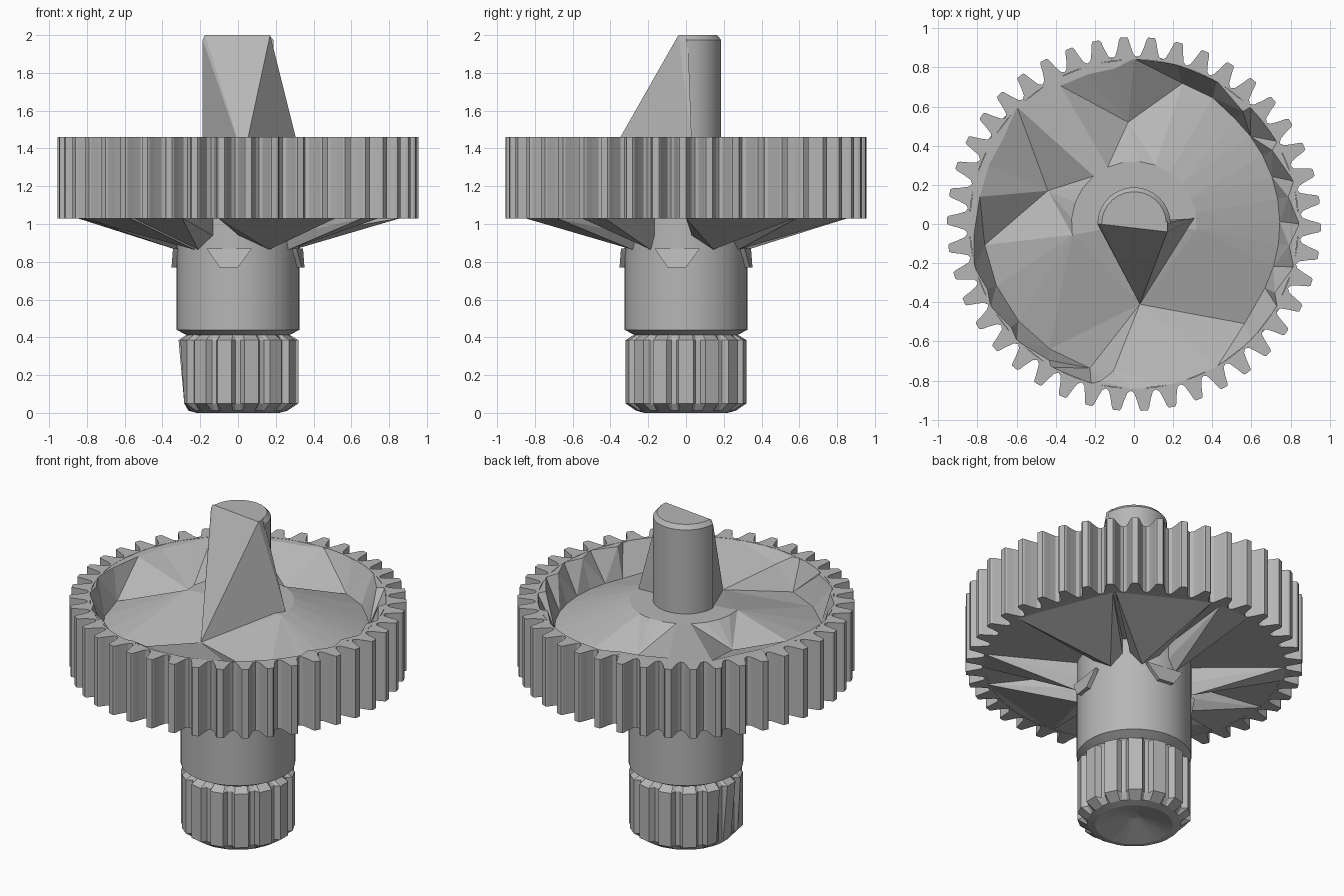
import bpy, bmesh
from math import sin, cos, radians
from mathutils import Vector, geometry

cube = bpy.data.objects.get("Cube")
if cube:
    bpy.data.objects.remove(cube)

grey = bpy.data.materials.new("plain grey")
grey.use_nodes = True
GREY = (0.47, 0.47, 0.47, 1)
grey.diffuse_color = GREY
grey.node_tree.nodes["Principled BSDF"].inputs["Base Color"].default_value = GREY


def polar(r, deg, z):
    a = radians(deg)
    return Vector((r * cos(a), r * sin(a), z))


def finish(name, bm, smooth=False, fix=True):
    if fix:
        bmesh.ops.recalc_face_normals(bm, faces=bm.faces)
    mesh = bpy.data.meshes.new(name)
    bm.to_mesh(mesh)
    bm.free()
    mesh.materials.append(grey)
    obj = bpy.data.objects.new(name, mesh)
    bpy.context.collection.objects.link(obj)
    if smooth:
        bpy.ops.object.select_all(action="DESELECT")
        obj.select_set(True)
        bpy.context.view_layer.objects.active = obj
        bpy.ops.object.shade_smooth_by_angle(angle=radians(25))
    return obj


def loft(name, rings, closed=False, smooth=False):
    """Skin a list of equally long point rings, capped unless closed."""
    bm = bmesh.new()
    loops = [[bm.verts.new(p) for p in ring] for ring in rings]
    pairs = list(zip(loops, loops[1:]))
    if closed:
        pairs.append((loops[-1], loops[0]))
    n = len(loops[0])
    for a, b in pairs:
        for i in range(n):
            j = (i + 1) % n
            bm.faces.new((a[i], a[j], b[j], b[i]))
    if not closed:
        bm.faces.new(loops[0])
        bm.faces.new(loops[-1])
    return finish(name, bm, smooth)


def hull(name, points, smooth=False):
    bm = bmesh.new()
    for p in points:
        bm.verts.new(p)
    out = bmesh.ops.convex_hull(bm, input=bm.verts)
    bmesh.ops.delete(bm, geom=out["geom_interior"], context="VERTS")
    return finish(name, bm, smooth)


def circle(r, z, n=48):
    return [polar(r, 360 * i / n, z) for i in range(n)]


def toothed(teeth, profile, z, phase=0):
    """Gear outline; profile holds (fraction of pitch, radius)."""
    pitch = 360 / teeth
    return [polar(r, phase + pitch * (k + f), z) for k in range(teeth) for f, r in profile]


# Large gear rim
half = [(-0.36, 0.865), (-0.25, 0.905), (-0.17, 0.945), (-0.12, 0.955)]
tooth = [(-0.5, 0.852)] + half + [(-f, r) for f, r in reversed(half)]
outer = [toothed(42, tooth, z, -1.1) for z in (1.03, 1.46)]
inner = [[Vector((p.x, p.y, 0)).normalized() * 0.84 + Vector((0, 0, p.z)) for p in ring]
         for ring in outer]
loft("gear_rim", [outer[0], outer[1], inner[1], inner[0]], closed=True)

# Dished web inside the rim, with a raised hub
pts = [polar(0.845, 15 * i, 1.459) for i in range(24)]
pts += [polar(0.32, a, 1.45) for a in range(-5, 200, 15)]
# Sunken floor edge and the wall above it on the right, then on the left
pts += [polar(0.745, a, 1.28) for a in range(-26, 48, 9)]
pts += [polar(0.80, a, 1.458) for a in range(-26, 48, 18)]
pts += [polar(0.77, a, 1.28) for a in (188, 204, 220, 236, 253)]
pts += [polar(0.82, a, 1.458) for a in (184, 204, 220, 238, 258)]
# Straight lip of the steep slopes behind the hub
pts += [polar(0.80, a, 1.458) for a in (97, 107, 118, 146, 158, 170)]
# Single low points: behind, then along the front
pts += [polar(0.76, a, z) for a, z in ((58, 1.28), (71, 1.28), (262, 1.42), (318, 1.30))]
pts += [Vector(p) for p in ((-0.03, 0.52, 1.31), (-0.44, 0.17, 1.32), (0.03, -0.41, 1.35))]
pts.append(Vector((0, 0, 1.45)))
flat, _, tris, *_ = geometry.delaunay_2d_cdt([p.xy for p in pts], [], [], 0, 1e-6)
bm = bmesh.new()
web = [bm.verts.new((p.x, p.y, q.z)) for p, q in zip(flat, pts)]
for t in tris:
    bm.faces.new([web[i] for i in t])
finish("web_top", bm, fix=False)

# Underside plate and the sloping ribs running down to the collar
hull("web_bottom", circle(0.85, 1.032) + circle(0.85, 1.05))
ribs = ((145, 5, 145), (-35, 5, -35), (21, 21, 26), (62, 19, 58), (92, 7, 95),
        (-75, 22, -60), (-120, 10, -130), (-150, 18, -135), (185, 13, 180))
for k, (mid, spread, tip) in enumerate(ribs):
    hull(f"rib_{k + 1}", [polar(0.86, mid - spread, 1.031), polar(0.86, mid + spread, 1.031),
                          polar(0.33, tip, 0.865), polar(0.1, tip, 1.031), polar(0.1, tip, 0.9)])

# Collar with four small wedge tabs
loft("collar", [circle(0.25, 0.40), circle(0.325, 0.44), circle(0.325, 1.035)], smooth=True)
for k in range(4):
    a = 90 * k - 8
    hull(f"collar_tab_{k + 1}", [polar(r, a + side * d, z) for r in (0.28, 0.352)
                                 for side in (-1, 1) for d, z in ((8, 0.77), (20, 0.87))])

# Small pinion with bevelled ends and a hollow underside
cog = [(-0.40, 0.288), (-0.27, 0.322), (0.27, 0.322), (0.40, 0.288)]
blunt = [(f, 0.265) for f, _ in cog]
pinion = loft("pinion", [toothed(14, [(f, 0.03) for f, _ in cog], 0.06),
                         toothed(14, [(f, 0.22) for f, _ in cog], 0.0),
                         toothed(14, blunt, 0.012), toothed(14, cog, 0.05),
                         toothed(14, cog, 0.385), toothed(14, blunt, 0.42)])
# One flank of the pinion is worn to a slope
for v in pinion.data.vertices:
    v.co.x = max(v.co.x, -0.28 - 0.09 * v.co.z)

# Shaft: half round at the back, wedge at the front
arc = range(0, 181, 12)
hull("shaft", [polar(0.187, a, z) for a in arc for z in (1.4, 1.975)]
     + [polar(0.165, a, 2.0) for a in arc] + [Vector((0, -0.02, 1.99))], smooth=True)
hull("shaft_wedge", [Vector(p) for p in (
    (-0.175, 0.0, 2.0), (-0.187, 0.0, 1.975), (0.17, -0.04, 2.0), (0.17, 0.01, 2.0),
    (0.03, -0.41, 1.35), (0.31, 0.03, 1.44), (-0.187, 0.0, 1.40))])
